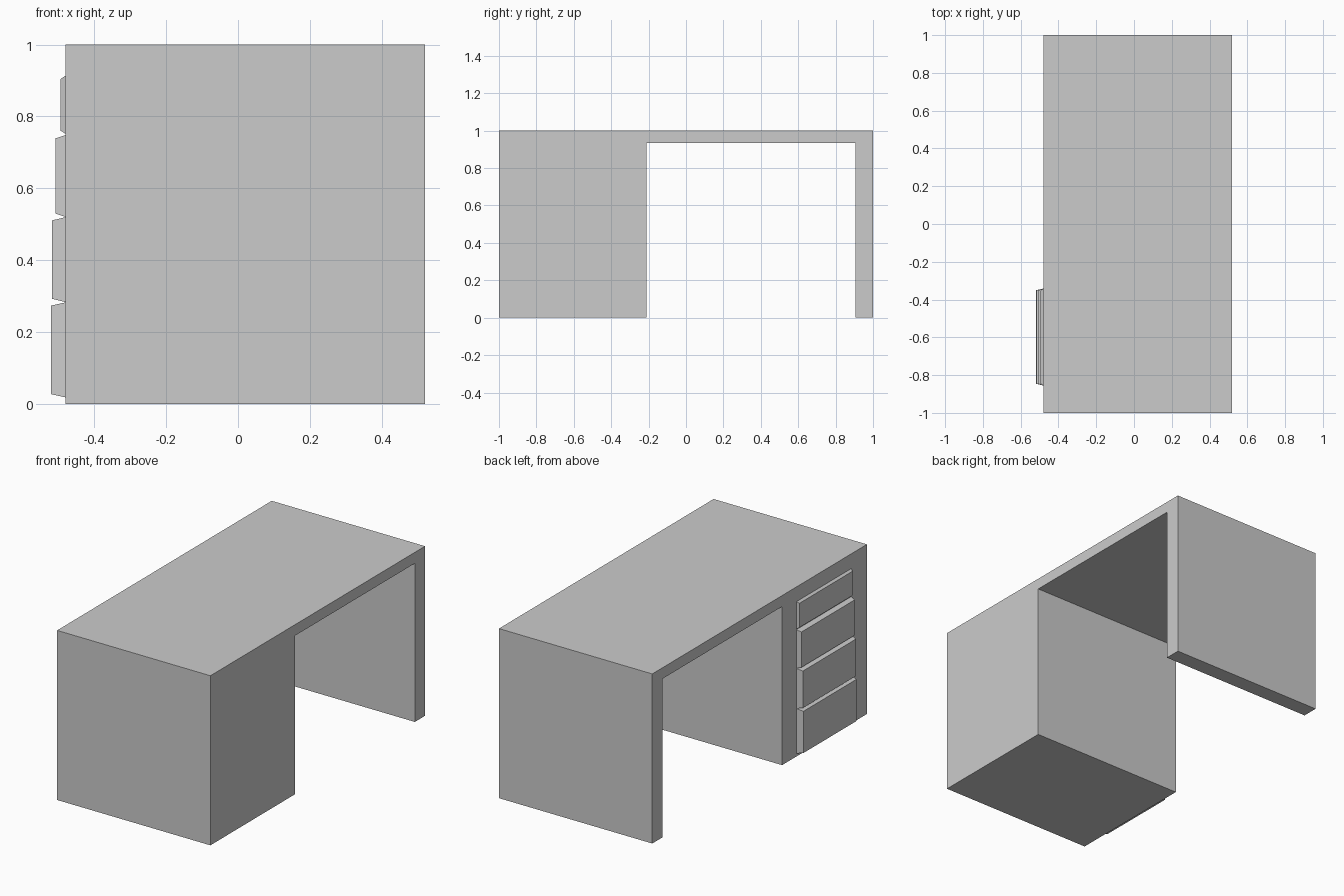
import bpy, bmesh

if "Cube" in bpy.data.objects:
    bpy.data.objects.remove(bpy.data.objects["Cube"])

BACK_X, FRONT_X = 0.52, -0.48   # drawers open toward -x


def make_object(name, bm):
    bmesh.ops.recalc_face_normals(bm, faces=bm.faces)
    mesh = bpy.data.meshes.new(name)
    bm.to_mesh(mesh)
    bm.free()
    obj = bpy.data.objects.new(name, mesh)
    bpy.context.collection.objects.link(obj)
    return obj


def loft(name, ring_a, ring_b):
    """Solid between two matching outlines."""
    bm = bmesh.new()
    a = [bm.verts.new(p) for p in ring_a]
    b = [bm.verts.new(p) for p in ring_b]
    bm.faces.new(a)
    bm.faces.new(b)
    for i in range(len(a)):
        j = (i + 1) % len(a)
        bm.faces.new((a[i], a[j], b[j], b[i]))
    return make_object(name, bm)


def rect(x, y0, y1, z0, z1):
    return [(x, y0, z0), (x, y1, z0), (x, y1, z1), (x, y0, z1)]


# Desk body: pedestal, top and side panel as one extruded profile
profile = [(-1, 0), (-0.21, 0), (-0.21, 0.935), (0.905, 0.935),
           (0.905, 0), (1, 0), (1, 1), (-1, 1)]
loft("desk_body",
     [(FRONT_X, y, z) for y, z in profile],
     [(BACK_X, y, z) for y, z in profile])

# Drawer fronts with bevelled rims: bottom, top, protrusion (deeper lower down)
drawers = [(0.019, 0.283, 0.040), (0.284, 0.520, 0.037),
           (0.521, 0.748, 0.028), (0.752, 0.913, 0.014)]
RIM = 0.009
for n, (z0, z1, depth) in enumerate(drawers, 1):
    loft(f"drawer_front_{n}",
         rect(FRONT_X, -0.855, -0.342, z0, z1),
         rect(FRONT_X - depth, -0.855 + RIM, -0.342 - RIM, z0 + RIM, z1 - RIM))
